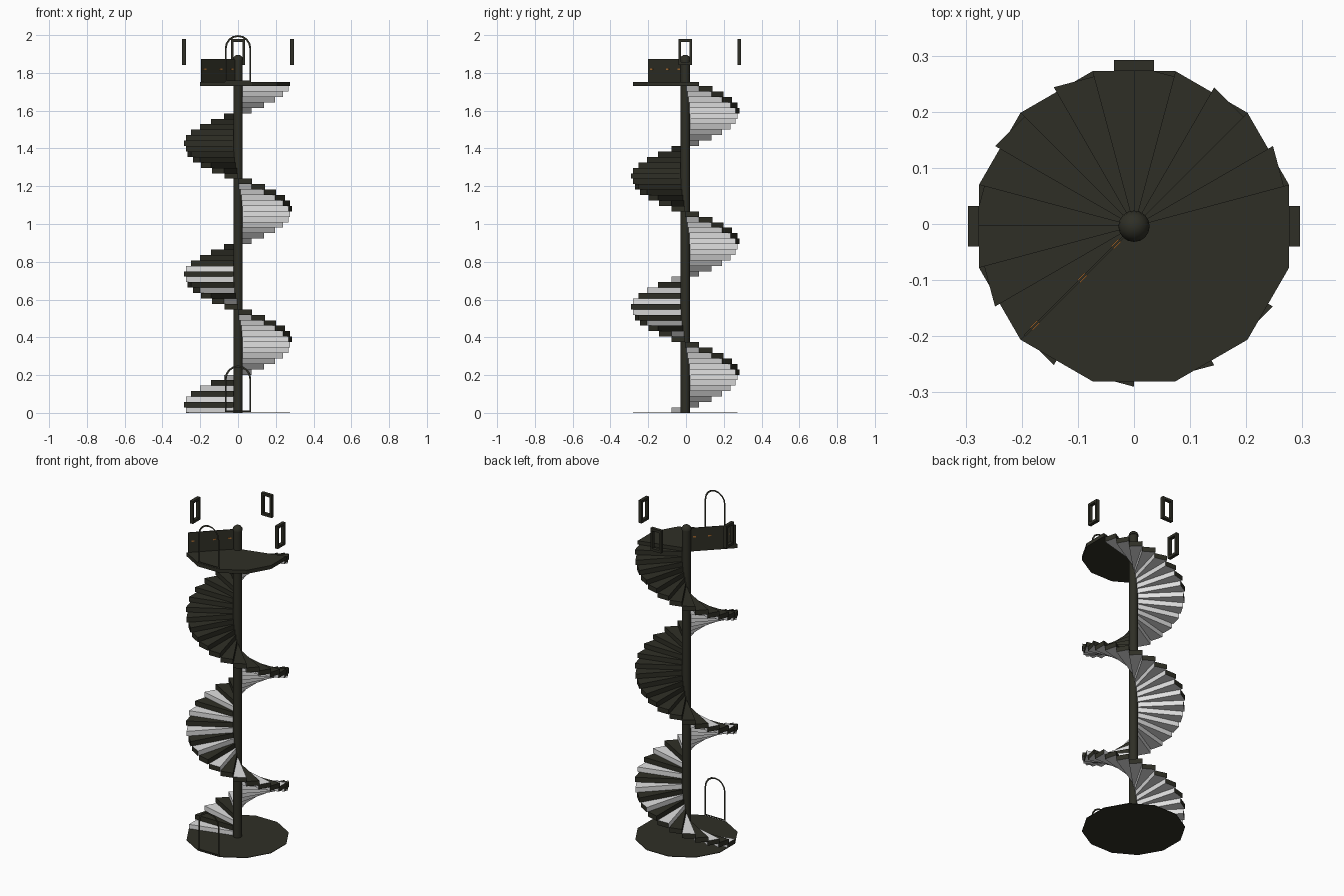
import bpy, bmesh, math
from mathutils import Matrix, Vector

if "Cube" in bpy.data.objects:
    bpy.data.objects.remove(bpy.data.objects["Cube"])

R = 0.286                      # outer radius of the twelve-sided tower
RM = R * math.cos(math.radians(15))
YS = -0.004                    # centring shift in y
RISE = 1.73 / 60


def mat(name, c):
    m = bpy.data.materials.new(name)
    m.diffuse_color = (*c, 1)
    m.use_nodes = True
    m.node_tree.nodes["Principled BSDF"].inputs["Base Color"].default_value = m.diffuse_color
    return m


DARK = mat("dark olive", (0.028, 0.028, 0.019))
LIGHT = mat("light grey", (0.75, 0.75, 0.75))
ORANGE = mat("orange brown", (0.40, 0.15, 0.03))


def finish(bm, name, mats, smooth=False):
    me = bpy.data.meshes.new(name)
    bmesh.ops.translate(bm, verts=bm.verts, vec=(0, YS, 0))
    bm.to_mesh(me)
    bm.free()
    for m in mats:
        me.materials.append(m)
    ob = bpy.data.objects.new(name, me)
    bpy.context.collection.objects.link(ob)
    if smooth:
        bpy.context.view_layer.objects.active = ob
        ob.select_set(True)
        bpy.ops.object.shade_smooth_by_angle(angle=math.radians(40))
        ob.select_set(False)
    return ob


def polar(r, deg):
    a = math.radians(deg)
    return (r * math.cos(a), r * math.sin(a))


def prism(bm, pts, z0, z1):
    """Counter-clockwise outline raised from z0 to z1: bottom, top, sides."""
    lo = [bm.verts.new((x, y, z0)) for x, y in pts]
    hi = [bm.verts.new((x, y, z1)) for x, y in pts]
    n = len(pts)
    faces = [bm.faces.new(lo[::-1]), bm.faces.new(hi)]
    for i in range(n):
        j = (i + 1) % n
        faces.append(bm.faces.new((lo[i], lo[j], hi[j], hi[i])))
    return faces


def ring(bm, outer, inner):
    """Flat frame between two matching closed loops of points."""
    o = [bm.verts.new(p) for p in outer]
    i = [bm.verts.new(p) for p in inner]
    n = len(o)
    return [bm.faces.new((o[k], o[(k + 1) % n], i[(k + 1) % n], i[k])) for k in range(n)]


# floor disc
bm = bmesh.new()
prism(bm, [polar(R, 15 + 30 * k) for k in range(12)], 0, 0.003)
finish(bm, "floor", [DARK])

# winding steps: dark treads and risers, light undersides and backs
bm = bmesh.new()
for i in range(60):
    a = 180 - 15 * i
    pts = [(0, 0), polar(RM, a), polar(R, a + 15)]
    bottom, top, back, end, riser = prism(bm, pts, i * RISE, (i + 1) * RISE)
    bottom.material_index = back.material_index = 1
    if i < 28 and i % 2 == 0:
        top.material_index = riser.material_index = 1
finish(bm, "steps", [DARK, LIGHT])

# upper landing
bm = bmesh.new()
prism(bm, [(0, 0)] + [polar(R, 225 + 30 * k) for k in range(6)], 1.73, 1.752)
finish(bm, "landing", [DARK])

# central column with domed cap
bm = bmesh.new()
prof = [(0.025, 0), (0.025, 1.868)]
prof += [(0.028 * math.cos(t), 1.868 + 0.028 * math.sin(t))
         for t in (math.radians(d) for d in (0, 22, 45, 68, 90))]
vs = [bm.verts.new((max(r, 0), 0, z)) for r, z in prof]
es = [bm.edges.new(p) for p in zip(vs, vs[1:])]
bmesh.ops.spin(bm, geom=vs + es, cent=(0, 0, 0), axis=(0, 0, 1),
               angle=math.tau, steps=16, use_duplicate=False)
bmesh.ops.remove_doubles(bm, verts=bm.verts, dist=1e-5)
bmesh.ops.recalc_face_normals(bm, faces=bm.faces)
finish(bm, "column", [DARK], smooth=True)


# arched door frames, one above the other
def arch(r, z0, spring):
    pts = [(-r, -RM, z0), (r, -RM, z0)]
    for k in range(9):
        t = math.pi * k / 8
        pts.append((r * math.cos(t), -RM, spring + r * math.sin(t)))
    return pts


for name, z in (("lower_door_frame", 0.004), ("upper_door_frame", 1.753)):
    bm = bmesh.new()
    spring = z + 0.177
    ring(bm, arch(0.07, z, spring), arch(0.06, z + 0.008, spring))
    finish(bm, name, [DARK])


# window frames on the left, right and back walls
def rect(w, z0, z1):
    return [(-w, 0, z0), (w, 0, z0), (w, 0, z1), (-w, 0, z1)]


for name, turn in (("back_window", 0), ("right_window", -90), ("left_window", 90)):
    bm = bmesh.new()
    faces = ring(bm, rect(0.036, 1.842, 1.979), rect(0.023, 1.857, 1.964))
    ext = bmesh.ops.extrude_face_region(bm, geom=faces, use_keep_orig=True)
    moved = [g for g in ext["geom"] if isinstance(g, bmesh.types.BMVert)]
    bmesh.ops.translate(bm, verts=moved, vec=(0, 0.02, 0))
    bmesh.ops.recalc_face_normals(bm, faces=bm.faces)
    bmesh.ops.translate(bm, verts=bm.verts, vec=(0, RM, 0))
    bmesh.ops.rotate(bm, verts=bm.verts, cent=(0, 0, 0),
                     matrix=Matrix.Rotation(math.radians(turn), 3, 'Z'))
    finish(bm, name, [DARK])


# partition wall along the open edge of the landing, with small metal fittings
def wall_box(bm, r0, r1, z0, z1, t):
    d = Vector(polar(1, 225))
    n = Vector((-d.y, d.x)) * t
    pts = [d * r0 - n, d * r1 - n, d * r1 + n, d * r0 + n]
    prism(bm, [tuple(p) for p in pts], z0, z1)


bm = bmesh.new()
wall_box(bm, 0.02, 0.276, 1.75, 1.873, 0.002)
finish(bm, "partition", [DARK])
bm = bmesh.new()
for r in (0.045, 0.13, 0.25):
    wall_box(bm, r - 0.009, r + 0.009, 1.816, 1.824, 0.0035)
finish(bm, "partition_fittings", [ORANGE])
